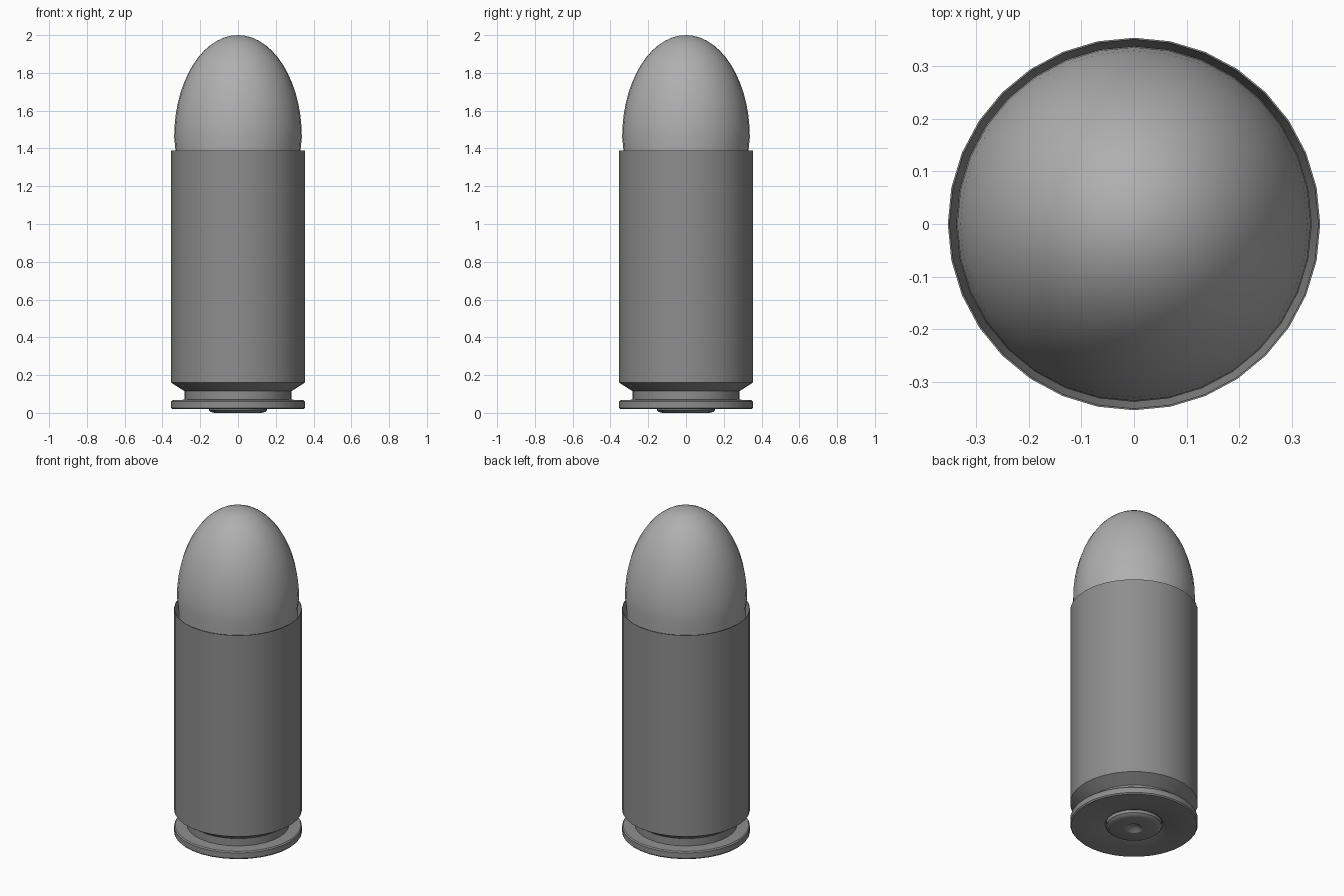
import bpy, bmesh, math

if "Cube" in bpy.data.objects:
    bpy.data.objects.remove(bpy.data.objects["Cube"])

SEGMENTS = 32


def material(name, value):
    mat = bpy.data.materials.new(name)
    mat.diffuse_color = (value, value, value, 1)
    mat.use_nodes = True
    mat.node_tree.nodes["Principled BSDF"].inputs["Base Color"].default_value = mat.diffuse_color
    return mat


def lathe(name, profile, mat):
    """Spin an (r, z) profile around the z axis; r = 0 makes a pole."""
    bm = bmesh.new()
    rings = []
    for r, z in profile:
        if r == 0:
            rings.append([bm.verts.new((0, 0, z))] * SEGMENTS)
        else:
            rings.append([bm.verts.new((r * math.cos(2 * math.pi * i / SEGMENTS),
                                        r * math.sin(2 * math.pi * i / SEGMENTS), z))
                          for i in range(SEGMENTS)])
    for a, b in zip(rings, rings[1:]):
        for i in range(SEGMENTS):
            j = (i + 1) % SEGMENTS
            corners = list(dict.fromkeys((a[i], a[j], b[j], b[i])))
            bm.faces.new(corners)
    bmesh.ops.recalc_face_normals(bm, faces=bm.faces)
    mesh = bpy.data.meshes.new(name)
    bm.to_mesh(mesh)
    bm.free()
    mesh.materials.append(mat)
    obj = bpy.data.objects.new(name, mesh)
    bpy.context.collection.objects.link(obj)
    bpy.ops.object.select_all(action='DESELECT')
    obj.select_set(True)
    bpy.context.view_layer.objects.active = obj
    bpy.ops.object.shade_smooth_by_angle(angle=math.radians(30))
    return obj


dark_metal = material("dark_metal", 0.27)
light_metal = material("light_metal", 0.43)

# Case: primer pocket, rim, extractor groove, straight wall and thin open mouth
lathe("case", [(0, 0.04), (0.155, 0.04), (0.16, 0.028), (0.175, 0.02),
               (0.348, 0.02), (0.354, 0.027), (0.354, 0.06), (0.348, 0.067),
               (0.283, 0.07), (0.283, 0.115), (0.354, 0.16),
               (0.354, 1.388), (0.351, 1.388), (0.334, 1.27), (0, 1.25)], dark_metal)

# Bullet: short shank inside the mouth, then a rounded ogive nose
nose_base, nose_radius = 1.46, 0.338
nose = [(nose_radius * math.cos(t), nose_base + 0.54 * math.sin(t))
        for t in (math.pi / 2 * k / 14 for k in range(14))]
lathe("bullet", [(0, 1.27), (0.331, 1.27), (0.332, 1.40)] + nose + [(0, 2.0)], light_metal)

# Primer: rounded cap with a small central dimple
lathe("primer", [(0, 0.038), (0.154, 0.038), (0.154, 0.014), (0.144, 0.005),
                 (0.125, 0.0), (0.05, 0.0), (0.04, 0.006), (0.025, 0.018), (0, 0.022)],
      dark_metal)
